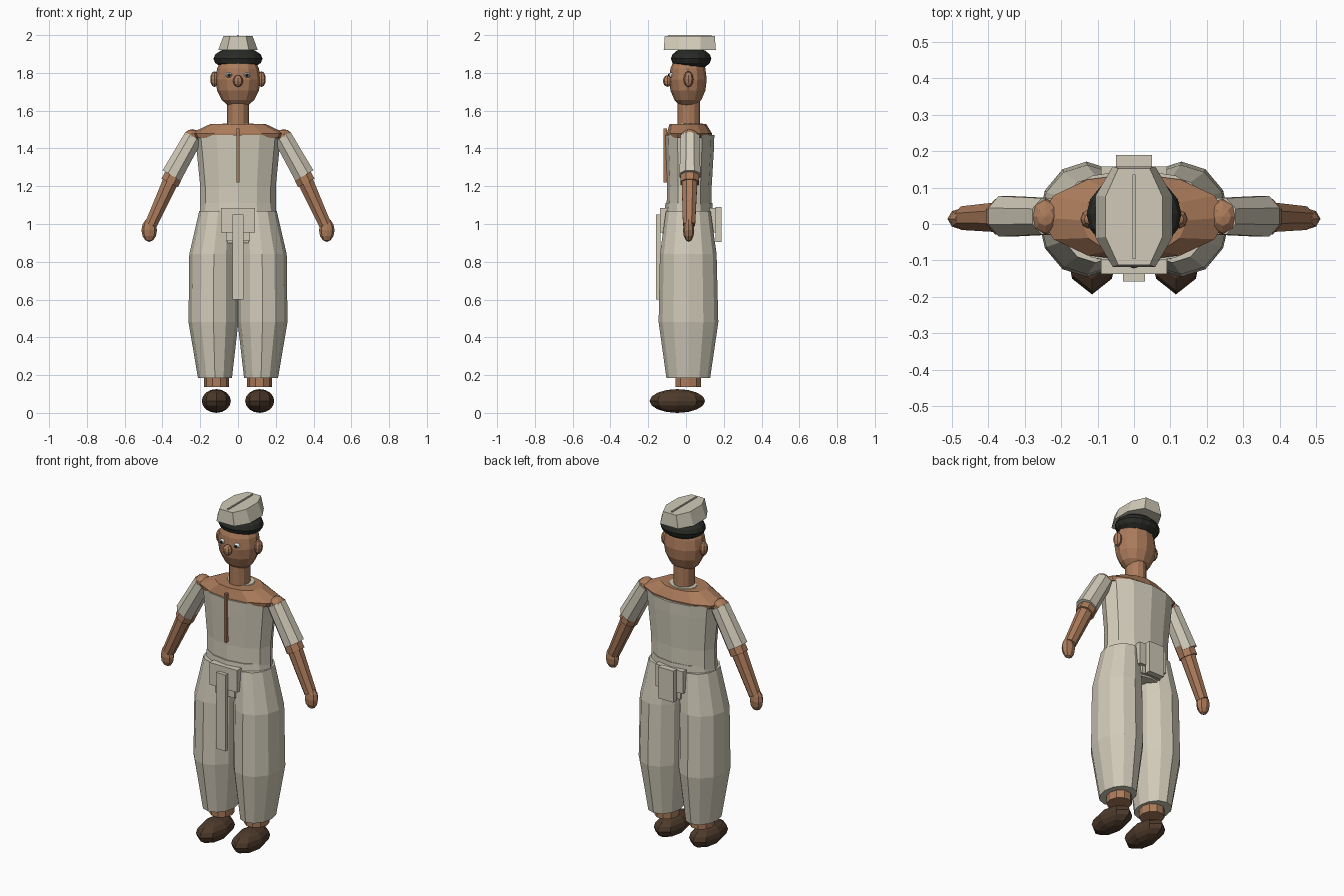
import bpy, bmesh, math
from mathutils import Vector

if "Cube" in bpy.data.objects:
    bpy.data.objects.remove(bpy.data.objects["Cube"], do_unlink=True)


def material(name, r, g, b):
    m = bpy.data.materials.new(name)
    m.use_nodes = True
    m.diffuse_color = (r, g, b, 1)
    m.node_tree.nodes["Principled BSDF"].inputs["Base Color"].default_value = (r, g, b, 1)
    return m


linen = material("linen", 0.63, 0.59, 0.48)
skin = material("skin", 0.41, 0.2, 0.105)
hair_black = material("hair black", 0.022, 0.024, 0.02)
shoe_brown = material("shoe brown", 0.075, 0.042, 0.024)
eye_white = material("eye white", 0.85, 0.85, 0.82)


def finish(name, bm, mat):
    bmesh.ops.recalc_face_normals(bm, faces=bm.faces)
    me = bpy.data.meshes.new(name)
    bm.to_mesh(me)
    bm.free()
    me.materials.append(mat)
    ob = bpy.data.objects.new(name, me)
    bpy.context.collection.objects.link(ob)
    return ob


def skin_rings(name, rings, mat):
    """Bridge equal rings of points and cap both ends."""
    bm = bmesh.new()
    loops = [[bm.verts.new(p) for p in ring] for ring in rings]
    n = len(loops[0])
    for a, b in zip(loops, loops[1:]):
        for i in range(n):
            j = (i + 1) % n
            bm.faces.new((a[i], a[j], b[j], b[i]))
    bm.faces.new(loops[0])
    bm.faces.new(loops[-1])
    return finish(name, bm, mat)


def loft(name, sections, mat, n=12):
    """Stack of ellipses given as (z, cx, cy, rx, ry)."""
    angles = [math.tau * i / n for i in range(n)]
    return skin_rings(name, [[(cx + rx * math.cos(a), cy + ry * math.sin(a), z) for a in angles]
                             for z, cx, cy, rx, ry in sections], mat)


def limb(name, p, q, r0, r1, mat, n=8):
    """Tapered cylinder between two points."""
    p, q = Vector(p), Vector(q)
    side = Vector((0, 1, 0))
    up = (q - p).cross(side).normalized()
    rings = []
    for c, r in ((p, r0), (q, r1)):
        rings.append([c + r * (math.cos(a) * side + math.sin(a) * up)
                      for a in (math.tau * (i + 0.5) / n for i in range(n))])
    return skin_rings(name, rings, mat)


def ball(name, c, r, mat, seg=8, rows=6):
    bm = bmesh.new()
    bmesh.ops.create_uvsphere(bm, u_segments=seg, v_segments=rows, radius=1)
    bmesh.ops.scale(bm, vec=r, verts=bm.verts)
    bmesh.ops.translate(bm, vec=c, verts=bm.verts)
    return finish(name, bm, mat)


def box(name, x, y0, y1, z0, z1, mat):
    """Box centred on x = 0 with half width x."""
    return skin_rings(name, [[(-x, y0, z), (x, y0, z), (x, y1, z), (-x, y1, z)]
                             for z in (z0, z1)], mat)


# Torso, shoulders and neck
loft("shirt", [(1.0, 0, 0.015, 0.2, 0.12), (1.2, 0, 0.018, 0.2, 0.118),
               (1.4, 0, 0.02, 0.22, 0.128), (1.47, 0, 0.02, 0.228, 0.13)], linen)
loft("shoulder_yoke", [(1.455, 0, 0.018, 0.24, 0.118), (1.478, 0, 0.018, 0.255, 0.12),
                       (1.53, 0, 0.01, 0.145, 0.097)], skin)
loft("collar", [(1.525, 0, 0.028, 0.085, 0.065), (1.533, 0, 0.028, 0.08, 0.06)], linen)
loft("neck", [(1.5, 0, 0.015, 0.057, 0.06), (1.66, 0, 0.015, 0.057, 0.06)], skin)
box("shirt_opening", 0.007, -0.12, -0.1, 1.22, 1.505, skin)

# Trousers, waist cloth and sashes
loft("hips", [(0.9, 0, 0.012, 0.2, 0.125), (1.0, 0, 0.012, 0.21, 0.13),
              (1.11, 0, 0.015, 0.197, 0.124)], linen)
box("waist_cloth", 0.09, -0.137, 0.158, 0.955, 1.085, linen)
box("waist_cloth_lower", 0.064, -0.125, 0.145, 0.91, 0.96, linen)
box("front_sash", 0.03, -0.158, -0.134, 0.6, 1.05, linen)
box("back_flap", 0.05, 0.155, 0.189, 0.905, 1.09, linen)

# Head
ball("head", (0, 0.01, 1.765), (0.12, 0.1, 0.155), skin, 12, 8)
ball("hair", (0, 0.027, 1.875), (0.13, 0.107, 0.06), hair_black, 16, 8)
ball("nose", (0, -0.097, 1.757), (0.027, 0.025, 0.031), skin)

# Cap: chamfered outline tapering to a ridged crown
quarter = [(0.105, 0.058), (0.058, 0.138)]
half = quarter + [(-x, y) for x, y in reversed(quarter)]
outline = half + [(-x, -y) for x, y in half]
skin_rings("cap", [[(x * sx, 0.02 + y * sy, z) for x, y in outline]
                   for z, sx, sy in ((1.92, 1, 1), (1.994, 0.74, 0.96))], linen)
box("cap_ridge", 0.004, -0.096, 0.135, 1.985, 2.0, linen)

for label, s in (("left", 1), ("right", -1)):
    # Face details
    ball(label + "_ear", (s * 0.125, 0.013, 1.767), (0.022, 0.026, 0.042), skin)
    ball(label + "_eye", (s * 0.048, -0.076, 1.788), (0.018, 0.016, 0.014), eye_white)
    ball(label + "_pupil", (s * 0.048, -0.088, 1.788), (0.009, 0.008, 0.009), hair_black)

    # Arm
    shoulder, elbow = (s * 0.235, 0.021, 1.462), (s * 0.351, 0.021, 1.257)
    ball(label + "_shoulder", (s * 0.243, 0.02, 1.462), (0.044, 0.05, 0.04), skin)
    limb(label + "_sleeve", shoulder, elbow, 0.054, 0.06, linen)
    limb(label + "_upper_arm", shoulder, (s * 0.362, 0.02, 1.217), 0.045, 0.053, skin)
    limb(label + "_forearm", (s * 0.353, 0.019, 1.235), (s * 0.462, 0.016, 0.995),
         0.045, 0.035, skin)
    ball(label + "_hand", (s * 0.47, 0.014, 0.967), (0.041, 0.03, 0.062), skin)

    # Leg
    x = s * 0.125
    loft(label + "_trouser_leg", [(0.185, s * 0.122, 0.012, 0.09, 0.116),
                                  (0.48, s * 0.13, 0.013, 0.132, 0.158),
                                  (0.84, s * 0.128, 0.012, 0.13, 0.15),
                                  (1.07, s * 0.105, 0.012, 0.1, 0.118)], linen)
    loft(label + "_ankle", [(0.138, s * 0.114, 0.013, 0.066, 0.071),
                            (0.25, s * 0.114, 0.013, 0.066, 0.071)], skin, 10)
    ball(label + "_shoe", (s * 0.115, -0.046, 0.063), (0.077, 0.147, 0.063), shoe_brown, 8, 8)
